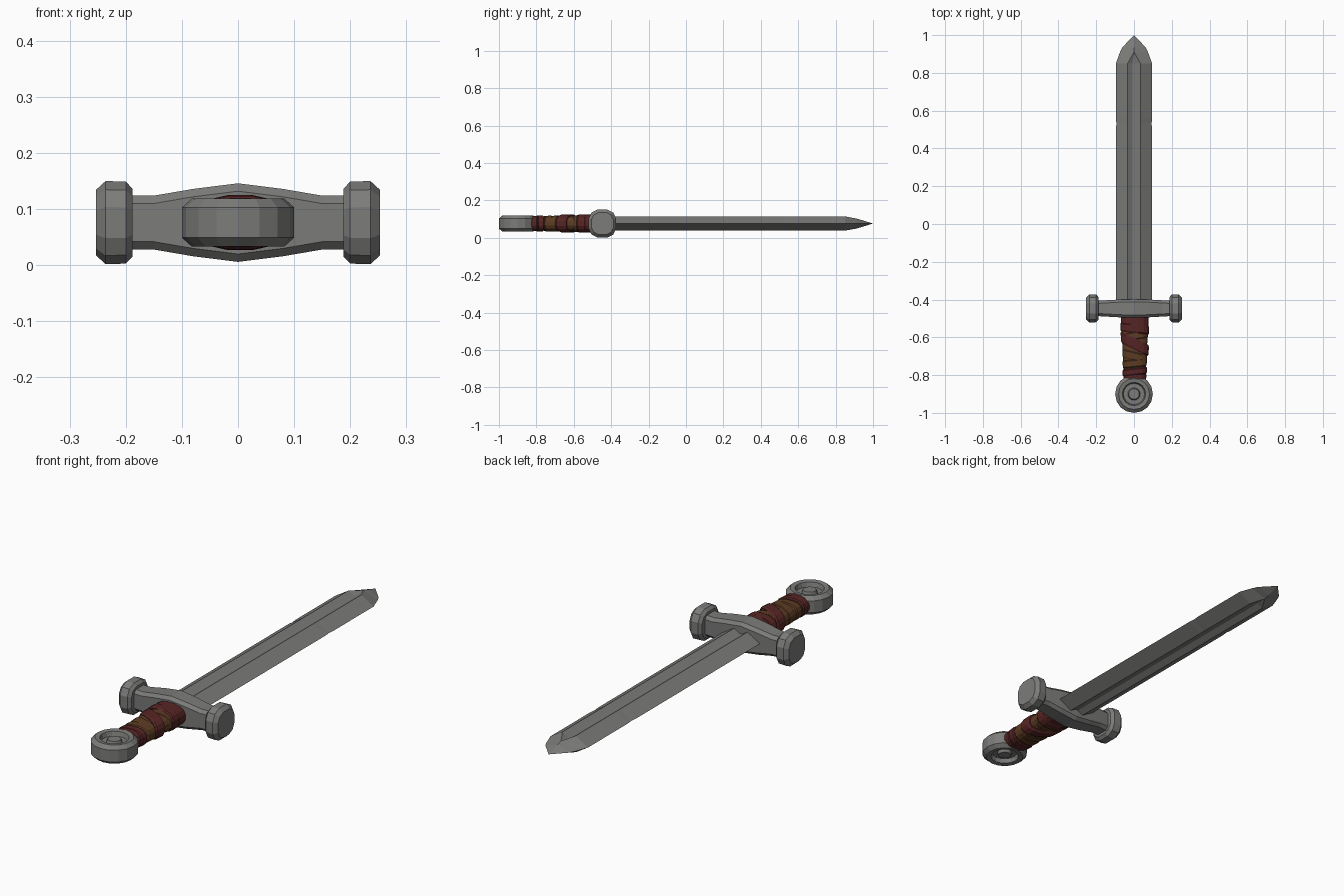
import bpy, math

MID = 0.076          # height of the sword's centre plane

old = bpy.data.objects.get("Cube")
if old:
    bpy.data.objects.remove(old)


def material(name, rgb):
    m = bpy.data.materials.new(name)
    m.use_nodes = True
    m.diffuse_color = (*rgb, 1)
    m.node_tree.nodes["Principled BSDF"].inputs["Base Color"].default_value = (*rgb, 1)
    return m


steel = material("steel grey", (0.2, 0.2, 0.195))
leather_red = material("dark red leather", (0.095, 0.018, 0.018))
leather_brown = material("brown leather", (0.11, 0.045, 0.017))


def add_mesh(name, verts, faces, mat):
    me = bpy.data.meshes.new(name)
    me.from_pydata(verts, [], faces)
    me.materials.append(mat)
    ob = bpy.data.objects.new(name, me)
    bpy.context.collection.objects.link(ob)
    # consistent outward normals
    bpy.context.view_layer.objects.active = ob
    ob.select_set(True)
    bpy.ops.object.mode_set(mode='EDIT')
    bpy.ops.mesh.select_all(action='SELECT')
    bpy.ops.mesh.remove_doubles(threshold=0.0005)
    bpy.ops.mesh.normals_make_consistent(inside=False)
    bpy.ops.object.mode_set(mode='OBJECT')
    ob.select_set(False)
    return ob


def loft(name, rings, mat):
    """Skin a list of equal point rings and cap both ends."""
    n = len(rings[0])
    faces = [(k * n + i, k * n + (i + 1) % n, (k + 1) * n + (i + 1) % n, (k + 1) * n + i)
             for k in range(len(rings) - 1) for i in range(n)]
    last = (len(rings) - 1) * n
    faces += [tuple(range(n)), tuple(range(last, last + n))]
    return add_mesh(name, [p for r in rings for p in r], faces, mat)


def oval(a, b, sides, power):
    """Rounded-rectangle ring; a lower power is squarer."""
    pts = []
    for i in range(sides):
        t = 2 * math.pi * (i + 0.5) / sides
        c, s = math.cos(t), math.sin(t)
        pts.append((a * math.copysign(abs(c) ** power, c),
                    b * math.copysign(abs(s) ** power, s)))
    return pts


# Blade: bevelled edges, V-shaped fuller that closes before the point
# (y, half width, fuller half width, half thickness, fuller floor)
stations = [(-0.42, 0.096, 0.034, 0.038, 0.022),
            (0.50, 0.096, 0.034, 0.038, 0.022),
            (0.53, 0.093, 0.034, 0.038, 0.022),
            (0.56, 0.096, 0.034, 0.038, 0.022),
            (0.85, 0.096, 0.034, 0.038, 0.022),
            (0.91, 0.074, 0, 0.027, 0.027),
            (0.935, 0.062, 0, 0.02, 0.02),
            (1.0, 0, 0, 0, 0)]
rings = []
for y, w, f, t, g in stations:
    section = [(-w, 0), (-f, t), (-f * 0.2, g), (f * 0.2, g), (f, t),
               (w, 0), (f, -t), (f * 0.2, -g), (-f * 0.2, -g), (-f, -t)]
    rings.append([(x, y, MID + z) for x, z in section])
loft("blade", rings, steel)

# Guard: chamfered bar swelling towards the middle
GUARD_Y = -0.447
rings = []
for x, hz, hy in [(-0.2, 0.048, 0.04), (-0.15, 0.048, 0.043), (-0.08, 0.06, 0.047),
                  (0, 0.07, 0.049),
                  (0.08, 0.06, 0.047), (0.15, 0.048, 0.043), (0.2, 0.048, 0.04)]:
    c = 0.014
    corner = [(hy, hz - c), (hy - c, hz)]
    section = corner + [(-y, z) for y, z in reversed(corner)]
    section += [(-y, -z) for y, z in section]
    rings.append([(x, GUARD_Y + y, MID + z) for y, z in section])
loft("guard_bar", rings, steel)

# Guard end caps
for side, label in ((1, "left"), (-1, "right")):
    rings = [[(side * x, GUARD_Y + y, MID + z) for y, z in oval(r, r, 12, 0.75)]
             for x, r in ((0.188, 0.062), (0.2, 0.075), (0.236, 0.076), (0.253, 0.06))]
    loft(label + "_guard_cap", rings, steel)


# Grip: tapering core with leather bands wound around it
def grip_size(y):
    k = max(0, min(1, (-0.6 - y) / 0.22))
    return 0.069 - 0.013 * k, 0.042 - 0.006 * k


def band(name, y, half, tilt, grow, mat):
    rings = []
    for dy, extra in ((-half, grow - 0.005), (-half * 0.7, grow),
                      (half * 0.7, grow), (half, grow - 0.005)):
        a, b = grip_size(y + dy)
        rings.append([(x + 0.004, y + dy + tilt * x, MID + z)
                      for x, z in oval(a + extra, b + extra, 16, 0.8)])
    loft(name, rings, mat)


rings = []
for y in (-0.48, -0.6, -0.7, -0.83):
    a, b = grip_size(y)
    rings.append([(x + 0.004, y, MID + z) for x, z in oval(a, b, 16, 0.8)])
loft("grip_core", rings, leather_brown)

bands = [(-0.592, 0.022, 0.15, 0.003, leather_brown),
         (-0.70, 0.024, -0.25, 0.003, leather_brown),
         (-0.738, 0.022, 0.1, 0.004, leather_brown),
         (-0.518, 0.034, 0.05, 0.006, leather_red),
         (-0.553, 0.024, -0.12, 0.008, leather_red),
         (-0.635, 0.031, -0.5, 0.008, leather_red),
         (-0.782, 0.019, 0.12, 0.007, leather_red),
         (-0.808, 0.02, -0.08, 0.005, leather_red)]
for i, (y, half, tilt, grow, mat) in enumerate(bands):
    band("grip_wrap_%d" % (i + 1), y, half, tilt, grow, mat)

# Pommel: turned disc with a sunken ring and a central boss on both faces
upper = [(0.028, 0.034), (0.033, 0.02), (0.056, 0.02), (0.062, 0.04),
         (0.082, 0.043), (0.1, 0.027)]
profile = upper + [(r, -z) for r, z in reversed(upper)]
rings = []
for r, z in profile:
    rings.append([(r * math.cos(2 * math.pi * i / 16), -0.9 + r * math.sin(2 * math.pi * i / 16),
                   MID + z) for i in range(16)])
loft("pommel", rings, steel)
